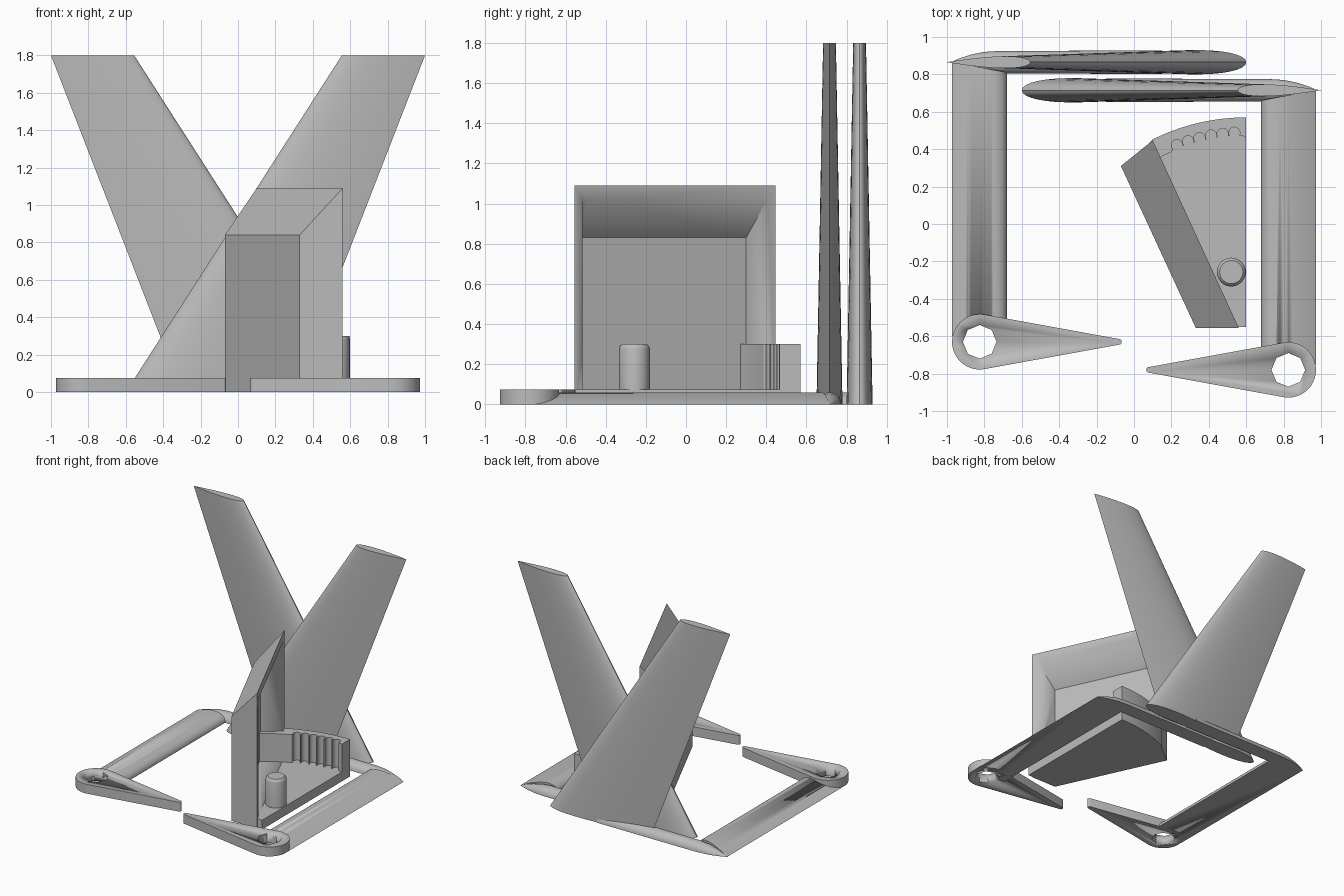
import bpy, bmesh, math
from mathutils import Vector

if "Cube" in bpy.data.objects:
    bpy.data.objects.remove(bpy.data.objects["Cube"])

grey = bpy.data.materials.new("plain_grey")
grey.diffuse_color = (0.5, 0.5, 0.5, 1)
grey.use_nodes = True
grey.node_tree.nodes["Principled BSDF"].inputs["Base Color"].default_value = grey.diffuse_color


def finish(name, bm, smooth=30):
    bmesh.ops.recalc_face_normals(bm, faces=bm.faces)
    me = bpy.data.meshes.new(name)
    bm.to_mesh(me)
    bm.free()
    me.materials.append(grey)
    ob = bpy.data.objects.new(name, me)
    bpy.context.collection.objects.link(ob)
    bpy.ops.object.select_all(action='DESELECT')
    ob.select_set(True)
    bpy.context.view_layer.objects.active = ob
    bpy.ops.object.shade_smooth_by_angle(angle=math.radians(smooth))
    return ob


def loft(name, rings, smooth=30):
    """Skin closed rings of equal point count and cap both ends."""
    bm = bmesh.new()
    rows = [[bm.verts.new(p) for p in r] for r in rings]
    n = len(rows[0])
    for a, b in zip(rows, rows[1:]):
        for i in range(n):
            j = (i + 1) % n
            bm.faces.new((a[i], a[j], b[j], b[i]))
    bm.faces.new(rows[0])
    bm.faces.new(rows[-1])
    return finish(name, bm, smooth)


def prism(name, pts, z0, z1):
    return loft(name, [[(x, y, z) for x, y in pts] for z in (z0, z1)])


def hull(name, pts):
    bm = bmesh.new()
    for p in pts:
        bm.verts.new(p)
    bmesh.ops.convex_hull(bm, input=bm.verts)
    return finish(name, bm)


def cut(ob, cutter):
    cutter.hide_render = True
    m = ob.modifiers.new("cut", 'BOOLEAN')
    m.operation, m.solver, m.object = 'DIFFERENCE', 'EXACT', cutter
    bpy.context.view_layer.objects.active = ob
    bpy.ops.object.modifier_apply(modifier=m.name)
    bpy.data.objects.remove(cutter)


def foil(t):
    """Half thickness of a symmetric wing section, t from nose to tail, peak about 1."""
    return 10 * (0.2969 * math.sqrt(t) - 0.126 * t - 0.3516 * t**2
                 + 0.2843 * t**3 - 0.1036 * t**4)


N = 20
STEPS = [(1 - math.cos(math.pi * i / N)) / 2 for i in range(N + 1)]


def fin_ring(nose, tail, half, y, z, s):
    pts = [(t, half * foil(t)) for t in STEPS]
    pts += [(t, -h) for t, h in reversed(pts[1:-1])]
    return [(s * (nose + (tail - nose) * t), y + h, z) for t, h in pts]


def build_side(label, s, dy):
    # tapered leaning fin
    y = 0.865 + dy
    loft(label + "_fin", [fin_ring(0.6, -0.3, 0.065, y, 0, s),
                          fin_ring(-0.555, -1.0, 0.032, y, 1.8, s)])
    # long floor arm with half wing section, mitred at the back
    rings = []
    for back in (False, True):
        rings.append([(s * (-0.68 - 0.293 * t),
                       (0.81 + 0.057 * t if back else -0.6) + dy,
                       0.06 * foil(t) if 0 < i < N else 0)
                      for i, t in enumerate(STEPS)])
    loft(label + "_arm", rings)
    # back bar, pointed at the outer corner
    rings = []
    for x, w, h in ((-0.973, 0.003, 0.002), (-0.93, 0.022, 0.018), (-0.87, 0.041, 0.036),
                    (-0.8, 0.055, 0.052), (-0.72, 0.06, 0.06), (0.15, 0.063, 0.06)):
        rings.append([(s * x, y + w * math.cos(a), h * math.sin(a))
                      for a in [math.pi * i / 14 for i in range(15)]])
    loft(label + "_back_bar", rings)
    # teardrop foot with octagonal hole
    cx, cy, r, tip = -0.825, -0.63, 0.148, 0.015
    a0 = math.acos((r - tip) / (-0.08 - cx))
    pts = []
    for i in range(33):
        a = a0 + (2 * math.pi - 2 * a0) * i / 32
        pts.append((cx + r * math.cos(a), cy + r * math.sin(a)))
    for i in range(7):
        a = -a0 + 2 * a0 * i / 6
        pts.append((-0.08 + tip * math.cos(a), cy + tip * math.sin(a)))
    foot = prism(label + "_foot", [(s * px, py + dy) for px, py in pts], 0, 0.075)
    octagon = [(s * (cx + 0.09 * math.cos(k * math.pi / 4)),
                cy + dy + 0.09 * math.sin(k * math.pi / 4)) for k in range(8)]
    cut(foot, prism("hole_cutter", octagon, -0.1, 0.2))
    cut(bpy.data.objects[label + "_arm"], prism("hole_cutter", octagon, -0.1, 0.2))


build_side("left", 1, 0)
build_side("right", -1, -0.15)


# Central holder: polar helper around the front right corner of the wedge
def polar(r, deg):
    a = math.radians(deg)
    return (0.6 - r * math.sin(a), -0.55 + r * math.cos(a))


outer_arc = [polar(1.12, 26.6 * i / 16) for i in range(17)]

# wedge floor
prism("holder_floor", [(0.4, -0.55), (0.6, -0.55)] + outer_arc + [(0.0, 0.32)], 0, 0.075)

# curved back wall with six scalloped notches on its inner side
inner = [(0.6, 0.465)]
for k in range(1, 7):
    c = Vector(polar(1.04, 3.48 * k))
    out = math.radians(90 + 3.48 * k)
    for i in range(11):
        a = out - math.radians(120) + math.radians(240) * i / 10
        inner.append((c.x + 0.03 * math.cos(a), c.y + 0.03 * math.sin(a)))
inner += [polar(1.017, d) for d in (23, 25, 27, 29, 31, 33, 35, 36.5)]
prism("notched_wall", outer_arc + [(-0.03, 0.32), (-0.025, 0.26)] + inner[::-1], 0.03, 0.3)

# tall slanted wall with sloping top
wall_out = [(0.33, -0.555), (-0.07, 0.31)]
wall_in = [(0.56, -0.555), (0.10, 0.447)]
wall = hull("tall_wall", [(x, y, z) for x, y in wall_out for z in (0, 0.84)]
            + [(x, y, z) for x, y in wall_in for z in (0, 1.09)])

# pocket hollowed into the wall from its inner side
pocket = []
for y, dx, dyy in ((-0.515, -0.178, 0), (0.405, -0.13, -0.105)):
    x = 0.56 - 0.46 * (y + 0.553)
    for z, dz in ((0.075, 0), (1.02, -0.19)):
        o, d = Vector((x, y, z)), Vector((dx, dyy, dz))
        pocket += [o - d * 0.3, o + d]
cut(wall, hull("pocket_cutter", pocket))

# round pin with eased top edge
loft("pin", [[(0.52 + r * math.cos(a), -0.257 + r * math.sin(a), z)
              for a in [2 * math.pi * i / 32 for i in range(32)]]
             for r, z in ((0.077, 0.03), (0.077, 0.275), (0.073, 0.29), (0.062, 0.3))], 40)
